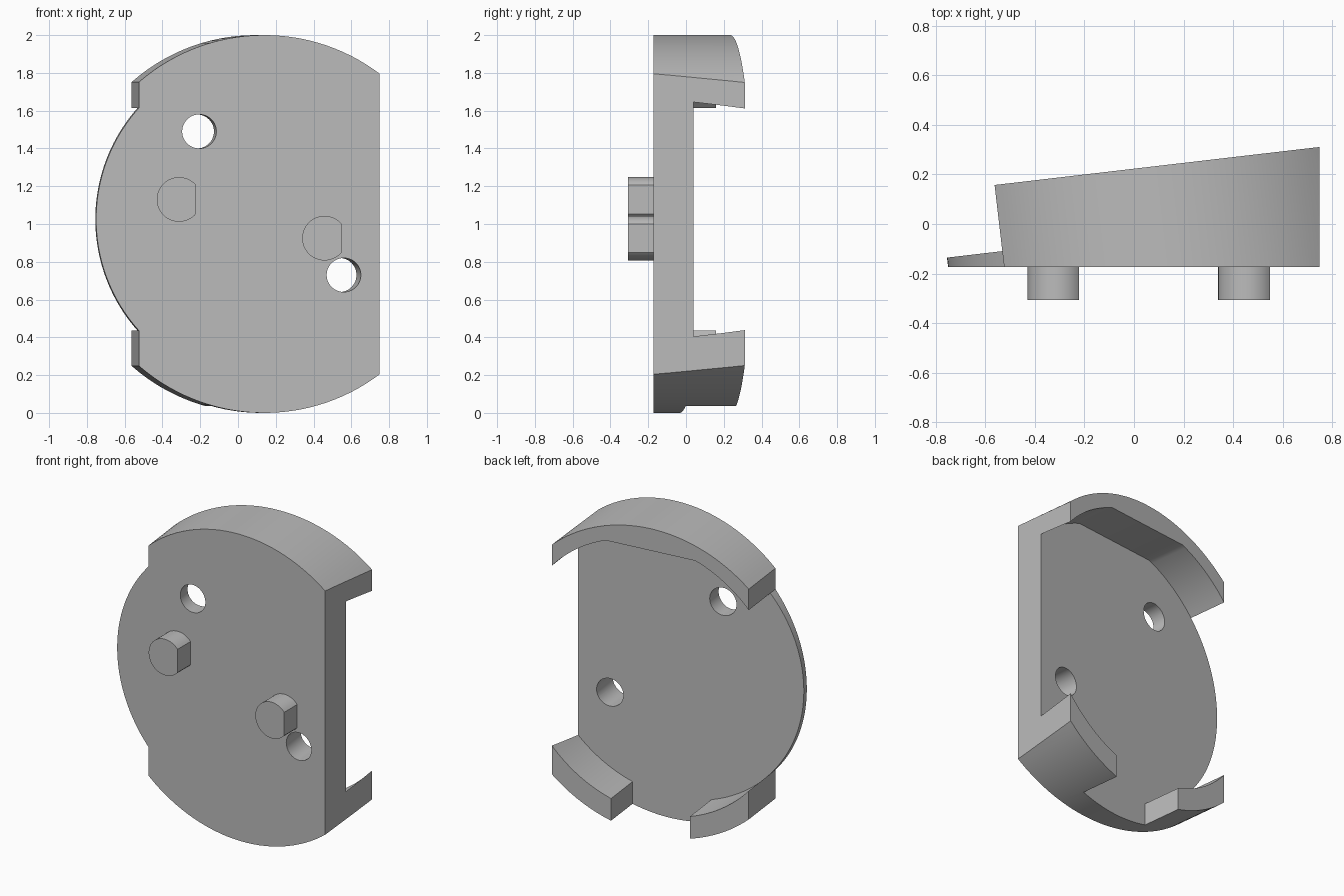
import bpy, bmesh
from math import cos, sin, radians, degrees, acos, asin, sqrt
from mathutils import Matrix, Vector

if "Cube" in bpy.data.objects:
    bpy.data.objects.remove(bpy.data.objects["Cube"])

grey = bpy.data.materials.new("plain grey")
grey.use_nodes = True
grey.diffuse_color = (0.5, 0.5, 0.5, 1)
grey.node_tree.nodes["Principled BSDF"].inputs["Base Color"].default_value = (0.5, 0.5, 0.5, 1)

FRONT = -0.173      # flat front plane
SIDE = 0.75         # flat right-hand plane
R_OUT, R_IN = 1.0, 0.885
Z_OUT, Z_IN = 1.0, 1.025
STEP = -0.66        # where the rim stops on the low side
FLOOR, RIM = 0.141, 0.41
TILT = Matrix.Translation((0.14, FRONT, 0)) @ Matrix.Rotation(radians(6.67), 4, "Z")


def arc(r, cz, a0, a1, n, cx=0.0):
    """Points on a circle in the upright plane, angles in degrees."""
    steps = [radians(a0 + (a1 - a0) * i / n) for i in range(n + 1)]
    return [(cx + r * cos(a), cz + r * sin(a)) for a in steps]


def extrude(name, points, y0, y1, matrix=Matrix(), clips=()):
    """Extrude an upright outline along y, place it, then trim it by planes."""
    bm = bmesh.new()
    base = bm.faces.new([bm.verts.new((x, y0, z)) for x, z in points])
    ext = bmesh.ops.extrude_face_region(bm, geom=[base])["geom"]
    moved = [v for v in ext if isinstance(v, bmesh.types.BMVert)]
    bmesh.ops.translate(bm, verts=moved, vec=(0, y1 - y0, 0))
    bm.transform(matrix)
    for co, no in clips:
        cut = bmesh.ops.bisect_plane(bm, geom=bm.verts[:] + bm.edges[:] + bm.faces[:],
                                     plane_co=co, plane_no=no, clear_outer=True)
        edges = [e for e in cut["geom_cut"] if isinstance(e, bmesh.types.BMEdge)]
        bmesh.ops.edgeloop_fill(bm, edges=edges)
    bmesh.ops.recalc_face_normals(bm, faces=bm.faces)
    mesh = bpy.data.meshes.new(name)
    bm.to_mesh(mesh)
    bm.free()
    mesh.materials.append(grey)
    obj = bpy.data.objects.new(name, mesh)
    bpy.context.collection.objects.link(obj)
    return obj


def activate(obj):
    bpy.ops.object.select_all(action="DESELECT")
    obj.select_set(True)
    bpy.context.view_layer.objects.active = obj


def carve(obj, cutter):
    cutter.hide_render = True
    mod = obj.modifiers.new("carve", "BOOLEAN")
    mod.operation, mod.solver, mod.object = "DIFFERENCE", "EXACT", cutter
    activate(obj)
    bpy.ops.object.modifier_apply(modifier=mod.name)
    bpy.data.objects.remove(cutter)


# Tilted round housing, trimmed flat at the front and on one side
a_out = degrees(acos(STEP / R_OUT))
a_in = degrees(acos(STEP / R_IN))
outline = arc(R_OUT, Z_OUT, -a_out, a_out, 96) + arc(R_IN, Z_IN, a_in, 360 - a_in, 40)
housing = extrude("housing", outline, -0.4, RIM, TILT,
                  [(Vector((0, FRONT, 0)), Vector((0, -1, 0))),
                   (Vector((SIDE, 0, 0)), Vector((1, 0, 0)))])

# Pocket behind the plate: flat top, gap in the lower rim, open on both sides
GAP = 0.265
a_gap = degrees(acos(GAP / R_IN))
a_top = degrees(asin((1.857 - Z_IN) / R_IN))
z_half = sqrt(R_IN ** 2 - STEP ** 2)
pocket = ([(-1.3, Z_IN - z_half)]
          + arc(R_IN, Z_IN, -a_in, a_gap - 180, 20)
          + [(-GAP, -0.3), (GAP, -0.3)]
          + arc(R_IN, Z_IN, -a_gap, a_top, 48)
          + arc(R_IN, Z_IN, 180 - a_top, a_in, 16)
          + [(-1.3, Z_IN + z_half)])
carve(housing, extrude("pocket_cutter", pocket, FLOOR, 0.8, TILT))

# Two screw holes that follow the tilt
for x, z in ((-0.205, 1.49), (0.56, 0.73)):
    hole = arc(0.09, z, 0, 352.5, 47)
    place = Matrix.Translation((x, FRONT, 0)) @ Matrix.Rotation(radians(6.67), 4, "Z")
    carve(housing, extrude("hole_cutter", hole, -0.3, 0.5, place))

# Two front pegs, each with one flat side
pegs = []
for name, x, z in (("right_peg", -0.312, 1.13), ("left_peg", 0.458, 0.925)):
    pegs.append(extrude(name, arc(0.118, z, 40, 320, 40, x), -0.307, FRONT + 0.01))

for obj in [housing] + pegs:
    activate(obj)
    bpy.ops.object.shade_smooth_by_angle(angle=radians(25))
